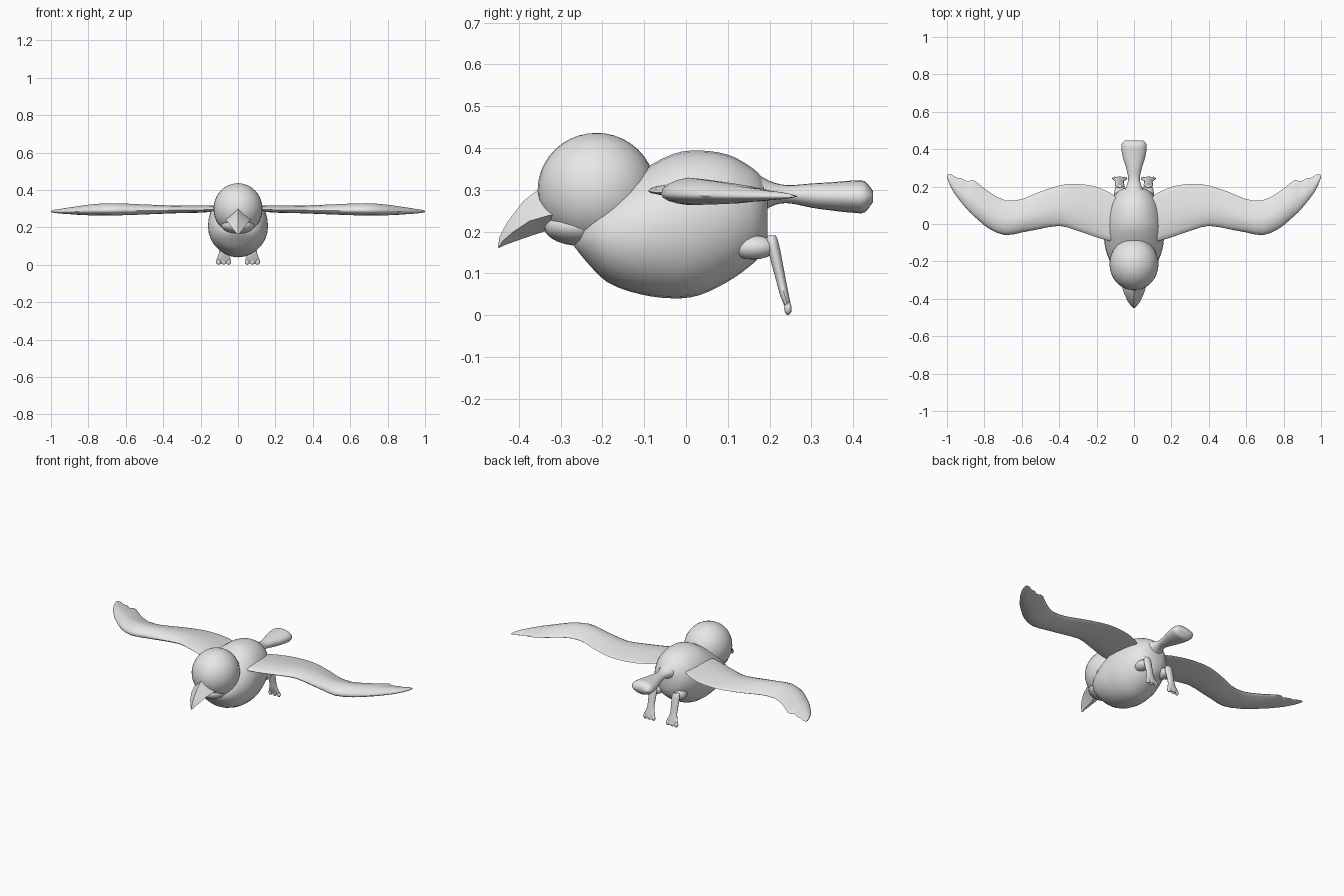
import bpy, bmesh, math
from mathutils import Vector

gray = bpy.data.materials.new("plain_gray")
gray.diffuse_color = (0.8, 0.8, 0.8, 1)


def finish(bm, name, angle=50):
    bmesh.ops.recalc_face_normals(bm, faces=bm.faces)
    me = bpy.data.meshes.new(name)
    bm.to_mesh(me)
    bm.free()
    ob = bpy.data.objects.new(name, me)
    bpy.context.collection.objects.link(ob)
    me.materials.append(gray)
    bpy.ops.object.select_all(action='DESELECT')
    ob.select_set(True)
    bpy.context.view_layer.objects.active = ob
    bpy.ops.object.shade_smooth_by_angle(angle=math.radians(angle))
    return ob


def smooth_rows(rows, steps):
    """Hermite interpolation of rows, keyed on their first value."""
    def slope(i, k):
        a, b = rows[max(i - 1, 0)], rows[min(i + 1, len(rows) - 1)]
        return (b[k] - a[k]) / (b[0] - a[0])
    out = []
    for i in range(len(rows) - 1):
        p, q = rows[i], rows[i + 1]
        h = q[0] - p[0]
        for s in range(steps):
            t = s / steps
            out.append([p[0] + h * t] + [
                (2*t**3 - 3*t*t + 1) * p[k] + (t**3 - 2*t*t + t) * h * slope(i, k)
                + (3*t*t - 2*t**3) * q[k] + (t**3 - t*t) * h * slope(i + 1, k)
                for k in range(1, len(p))])
    return out + [list(rows[-1])]


def loft(name, rings, angle=50):
    bm = bmesh.new()
    vs = [[bm.verts.new(p) for p in r] for r in rings]
    n = len(vs[0])
    for a, b in zip(vs, vs[1:]):
        for i in range(n):
            j = (i + 1) % n
            bm.faces.new((a[i], a[j], b[j], b[i]))
    bm.faces.new(vs[0])
    bm.faces.new(vs[-1])
    return finish(bm, name, angle)


def circle(n):
    return [(math.cos(2 * math.pi * i / n), math.sin(2 * math.pi * i / n)) for i in range(n)]


def lengthwise(name, rows, n=28, steps=3):
    """Loft along y; rows are (y, bottom, top, half width)."""
    loft(name, [[Vector((w * c, y, (lo + hi) / 2 + (hi - lo) / 2 * s)) for c, s in circle(n)]
                for y, lo, hi, w in smooth_rows(rows, steps)])


def ball(name, center, radii, u=32, v=20):
    bm = bmesh.new()
    bmesh.ops.create_uvsphere(bm, u_segments=u, v_segments=v, radius=1)
    for p in bm.verts:
        p.co = Vector([c + r * x for c, r, x in zip(center, radii, p.co)])
    return finish(bm, name)


# Body and tail
lengthwise("body", [
    (-0.268, 0.165, 0.19, 0.03), (-0.24, 0.13, 0.25, 0.095), (-0.19, 0.08, 0.30, 0.133),
    (-0.11, 0.05, 0.345, 0.157), (-0.03, 0.04, 0.386, 0.16), (0.03, 0.047, 0.394, 0.154),
    (0.10, 0.08, 0.384, 0.135), (0.15, 0.115, 0.358, 0.108), (0.18, 0.145, 0.332, 0.078),
    (0.195, 0.185, 0.305, 0.045)])
lengthwise("tail", [
    (0.10, 0.19, 0.36, 0.07), (0.16, 0.225, 0.343, 0.06), (0.20, 0.258, 0.321, 0.042),
    (0.24, 0.268, 0.311, 0.031), (0.30, 0.257, 0.315, 0.042), (0.35, 0.25, 0.318, 0.058),
    (0.40, 0.245, 0.322, 0.067), (0.428, 0.246, 0.32, 0.066), (0.447, 0.27, 0.298, 0.05)], 20)

# Head and throat
ball("head", (0, -0.214, 0.299), (0.131, 0.141, 0.137))
ball("throat", (0, -0.255, 0.212), (0.09, 0.085, 0.046), 24, 14)

# Beak: hooked, diamond cross-sections (y ridge, z ridge, y side, z side, half width, y low, z low)
beak = [(-0.30, 0.305, -0.28, 0.25, 0.07, -0.27, 0.20),
        (-0.352, 0.302, -0.33, 0.238, 0.066, -0.33, 0.203),
        (-0.390, 0.272, -0.375, 0.225, 0.052, -0.37, 0.19),
        (-0.428, 0.222, -0.415, 0.198, 0.033, -0.41, 0.176),
        (-0.446, 0.188, -0.438, 0.178, 0.016, -0.435, 0.167),
        (-0.450, 0.162, -0.449, 0.161, 0.003, -0.448, 0.16)]
loft("beak", [[(0, a, b), (w, c, d), (0, e, f), (-w, c, d)] for a, b, c, d, w, e, f in beak], 35)

# Wings: (x, leading y, trailing y, bottom z, top z)
wing = [(0.06, -0.06, 0.10, 0.292, 0.315), (0.11, -0.09, 0.155, 0.285, 0.317),
        (0.155, -0.085, 0.18, 0.281, 0.317), (0.22, -0.064, 0.204, 0.277, 0.317),
        (0.32, -0.03, 0.215, 0.275, 0.318), (0.40, -0.01, 0.206, 0.272, 0.32),
        (0.52, -0.03, 0.166, 0.267, 0.325), (0.60, -0.045, 0.133, 0.264, 0.329),
        (0.69, -0.06, 0.127, 0.262, 0.331), (0.78, -0.022, 0.175, 0.263, 0.325),
        (0.84, 0.028, 0.222, 0.265, 0.317), (0.865, 0.05, 0.236, 0.267, 0.313),
        (0.89, 0.075, 0.226, 0.269, 0.309), (0.925, 0.117, 0.247, 0.271, 0.304),
        (0.945, 0.142, 0.246, 0.273, 0.30), (0.975, 0.188, 0.264, 0.276, 0.296),
        (0.992, 0.226, 0.266, 0.279, 0.291), (1.0, 0.25, 0.262, 0.282, 0.287)]


def wing_ring(side, x, lead, trail, lo, hi):
    ring = []
    for c, s in circle(20):
        u = (1 - c) / 2                      # 0 at trailing edge, 1 at leading edge
        fullness = 0.4 + 0.6 * min(1, u * 1.6)
        mid = lo + (hi - lo) * 0.4
        z = mid + s * fullness * ((hi - mid) if s > 0 else (mid - lo))
        ring.append((side * x, trail + (lead - trail) * u, z))
    return ring


# Legs: (z, y, half width, half depth)
leg = [(0.008, 0.247, 0.036, 0.006), (0.03, 0.241, 0.037, 0.009), (0.05, 0.235, 0.029, 0.011),
       (0.08, 0.228, 0.022, 0.012), (0.15, 0.212, 0.025, 0.015), (0.18, 0.206, 0.023, 0.014),
       (0.19, 0.205, 0.015, 0.010)]

for side, label in ((1, "left"), (-1, "right")):
    loft(label + "_wing", [wing_ring(side, *r) for r in smooth_rows(wing, 2)])
    loft(label + "_leg", [[(side * 0.077 + hx * c, y + hy * s, z) for c, s in circle(14)]
                          for z, y, hx, hy in smooth_rows(leg, 2)])
    ball(label + "_thigh", (side * 0.073, 0.16, 0.162), (0.034, 0.056, 0.029), 16, 10)
    for i in (-1, 0, 1):
        ball(f"{label}_toe_{i + 2}", (side * 0.077 + i * 0.027, 0.244, 0.016),
             (0.0135, 0.009, 0.016), 12, 8)
